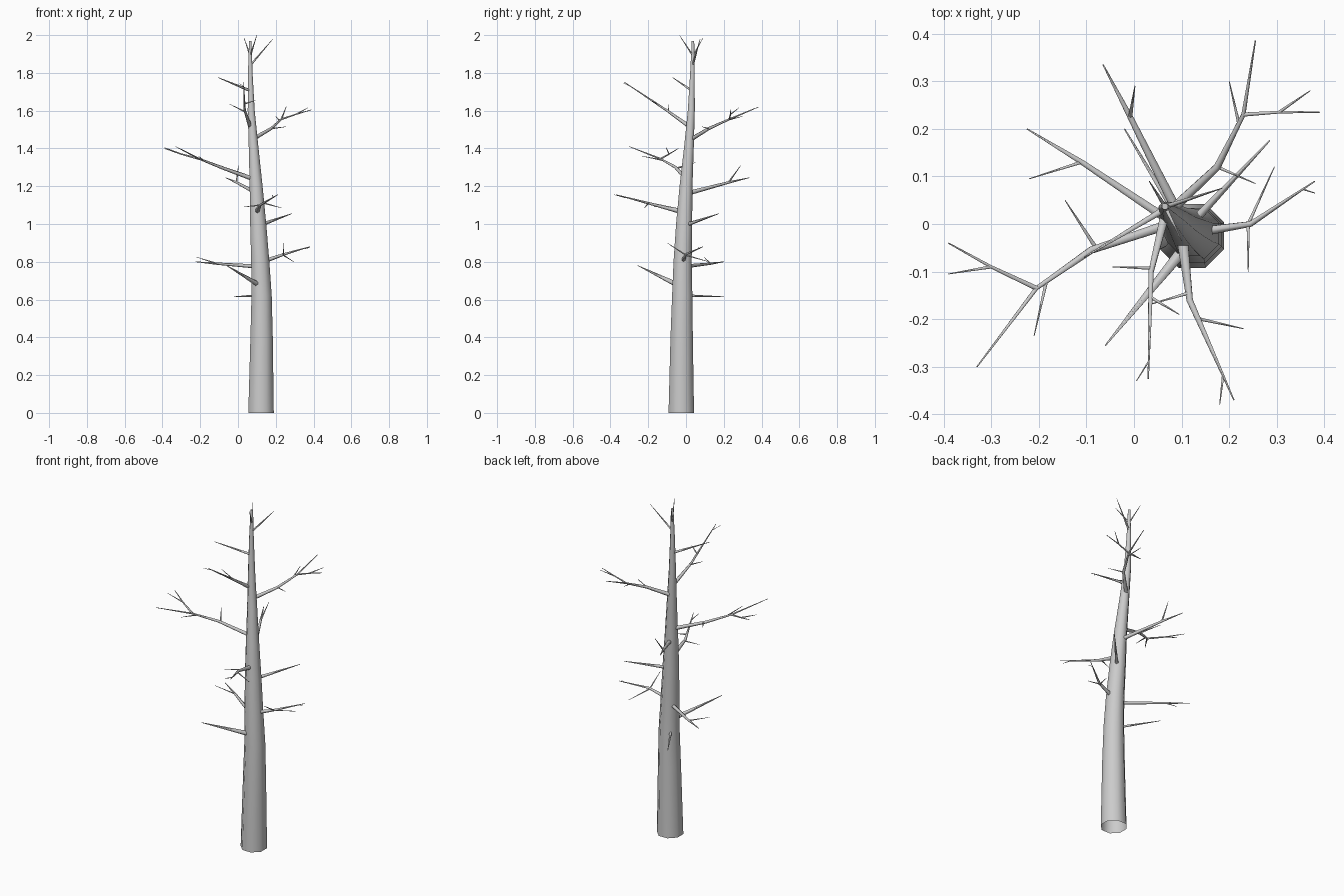
import bpy
import bmesh
import math
from mathutils import Vector

default_cube = bpy.data.objects.get("Cube")
if default_cube:
    bpy.data.objects.remove(default_cube, do_unlink=True)

# One pale grey bark colour
bark = bpy.data.materials.new("pale_grey_bark")
bark.use_nodes = True
bark_colour = (0.6, 0.6, 0.6, 1)
bark.diffuse_color = bark_colour
bark.node_tree.nodes["Principled BSDF"].inputs["Base Color"].default_value = bark_colour


def tube(name, points, radii, sides, level_rings=False, open_start=True):
    """Skin a tapering tube along a path; level_rings keeps every ring horizontal."""
    points = [Vector(p) for p in points]
    mesh_builder = bmesh.new()
    rings = []
    last = len(points) - 1
    for index, (point, radius) in enumerate(zip(points, radii)):
        along = points[min(index + 1, last)] - points[max(index - 1, 0)]
        if level_rings:
            along = Vector((0, 0, 1))
            across = Vector((1, 0, 0))
        else:
            along.normalize()
            across = along.cross(Vector((0, 0, 1))).normalized()
        upward = along.cross(across)
        ring = []
        for step in range(sides):
            angle = math.tau * (step + 0.5) / sides
            offset = across * math.cos(angle) + upward * math.sin(angle)
            ring.append(mesh_builder.verts.new(point + offset * radius))
        rings.append(ring)
    for lower, upper in zip(rings, rings[1:]):
        for step in range(sides):
            following = (step + 1) % sides
            mesh_builder.faces.new((lower[step], lower[following], upper[following], upper[step]))
    mesh_builder.faces.new(rings[-1])
    if not open_start:
        mesh_builder.faces.new(list(reversed(rings[0])))
    for face in mesh_builder.faces:
        face.smooth = len(face.verts) == 4
    mesh = bpy.data.meshes.new(name)
    mesh_builder.to_mesh(mesh)
    mesh_builder.free()
    mesh.materials.append(bark)
    tube_object = bpy.data.objects.new(name, mesh)
    bpy.context.collection.objects.link(tube_object)
    return tube_object


def branch(name, thickness, *points, tip=0.0015):
    """A branch whose radius falls evenly from its root to its tip."""
    count = len(points) - 1
    radii = [thickness + (tip - thickness) * i / count for i in range(count + 1)]
    return tube(name, points, radii, sides=6, open_start=False)


def twigs(parent_name, root, *tips, thickness=0.004):
    """Straight thin shoots that share one root."""
    for number, tip_point in enumerate(tips):
        branch(f"{parent_name}_twig_{chr(ord('a') + number)}", thickness, root, tip_point, tip=0.001)


# Trunk: leaning, tapering, open underneath
trunk_path = [(.122, -.025, 0), (.125, -.023, .4), (.125, -.02, .62), (.118, -.018, .8),
              (.107, -.01, 1), (.096, 0, 1.2), (.083, .015, 1.4), (.07, .028, 1.6),
              (.065, .034, 1.8), (.065, .037, 1.97)]
trunk_radii = [.073, .064, .058, .052, .046, .037, .028, .02, .013, .007]
tube("trunk", trunk_path, trunk_radii, sides=8, level_rings=True)

# Low branches
branch("low_back_branch", .008, (.1, 0, .62), (-.02, .2, .615))
branch("low_front_branch", .015, (.115, -.04, .675), (-.06, -.255, .78))
branch("low_right_branch", .011, (.1, -.01, .775), (-.11, .13, .79), (-.225, .2, .8))
twigs("low_right_branch", (-.11, .13, .79), (-.22, .095, .825))

branch("low_left_branch", .012, (.13, -.018, .8), (.245, 0, .84), (.38, .09, .88))
twigs("low_left_branch", (.24, 0, .835), (.24, -.1, .9), (.295, .12, .8))
twigs("low_left_branch_end", (.355, .073, .87), (.38, .065, .875), thickness=.002)

# Middle branches
branch("middle_left_branch", .011, (.12, 0, .995), (.285, .175, 1.055))
branch("middle_front_branch", .014, (.1, -.02, 1.065), (.117, -.16, 1.1), (.21, -.37, 1.155))
twigs("middle_front_branch", (.14, -.2, 1.11), (.23, -.22, 1.085))
twigs("middle_front_branch_inner", (.115, -.145, 1.1), (.03, -.17, 1.09))
twigs("middle_front_branch_end", (.187, -.32, 1.14), (.18, -.38, 1.155), thickness=.003)

branch("middle_back_branch", .012, (.094, .02, 1.165), (-.008, .225, 1.22), (-.065, .335, 1.245))
twigs("middle_back_branch", (-.008, .225, 1.22), (.002, .29, 1.31), thickness=.005)

# Long right bough with its forks
branch("right_bough", .012, (.09, .005, 1.235), (-.09, -.055, 1.3),
       (-.205, -.135, 1.345), (-.33, -.3, 1.41))
branch("right_bough_fork", .006, (-.205, -.135, 1.345), (-.3, -.09, 1.37), (-.39, -.04, 1.4))
twigs("right_bough", (-.185, -.125, 1.338), (-.21, -.235, 1.36))
twigs("right_bough_inner", (-.08, -.05, 1.295), (-.145, .05, 1.325), thickness=.005)
twigs("right_bough_fork", (-.3, -.09, 1.37), (-.39, -.105, 1.405))

# Long left bough with its forks
branch("left_bough", .012, (.08, .03, 1.45), (.175, .12, 1.505),
       (.23, .23, 1.555), (.255, .385, 1.62))
branch("left_bough_fork", .005, (.23, .23, 1.555), (.305, .235, 1.58), (.39, .235, 1.605))
twigs("left_bough", (.22, .212, 1.548), (.2, .3, 1.57))
twigs("left_bough_inner", (.175, .12, 1.505), (.255, .085, 1.515))
twigs("left_bough_fork", (.305, .235, 1.58), (.37, .28, 1.615))

# High branches
branch("high_front_branch", .011, (.065, .02, 1.515), (.036, -.1, 1.6), (.03, -.325, 1.75))
twigs("high_front_branch", (.036, -.093, 1.595), (-.045, -.09, 1.635))
twigs("high_front_branch_outer", (.037, -.155, 1.637), (.095, -.19, 1.655))
twigs("high_front_branch_end", (.03, -.29, 1.727), (.005, -.33, 1.745), thickness=.002)
branch("high_right_branch", .008, (.066, .032, 1.705), (-.105, -.07, 1.775))

# Crown shoots
twigs("crown_left", (.065, .036, 1.84), (.185, .075, 1.98), thickness=.006)
twigs("crown", (.065, .037, 1.89), (.032, .09, 1.985), (.1, -.035, 2), thickness=.005)
